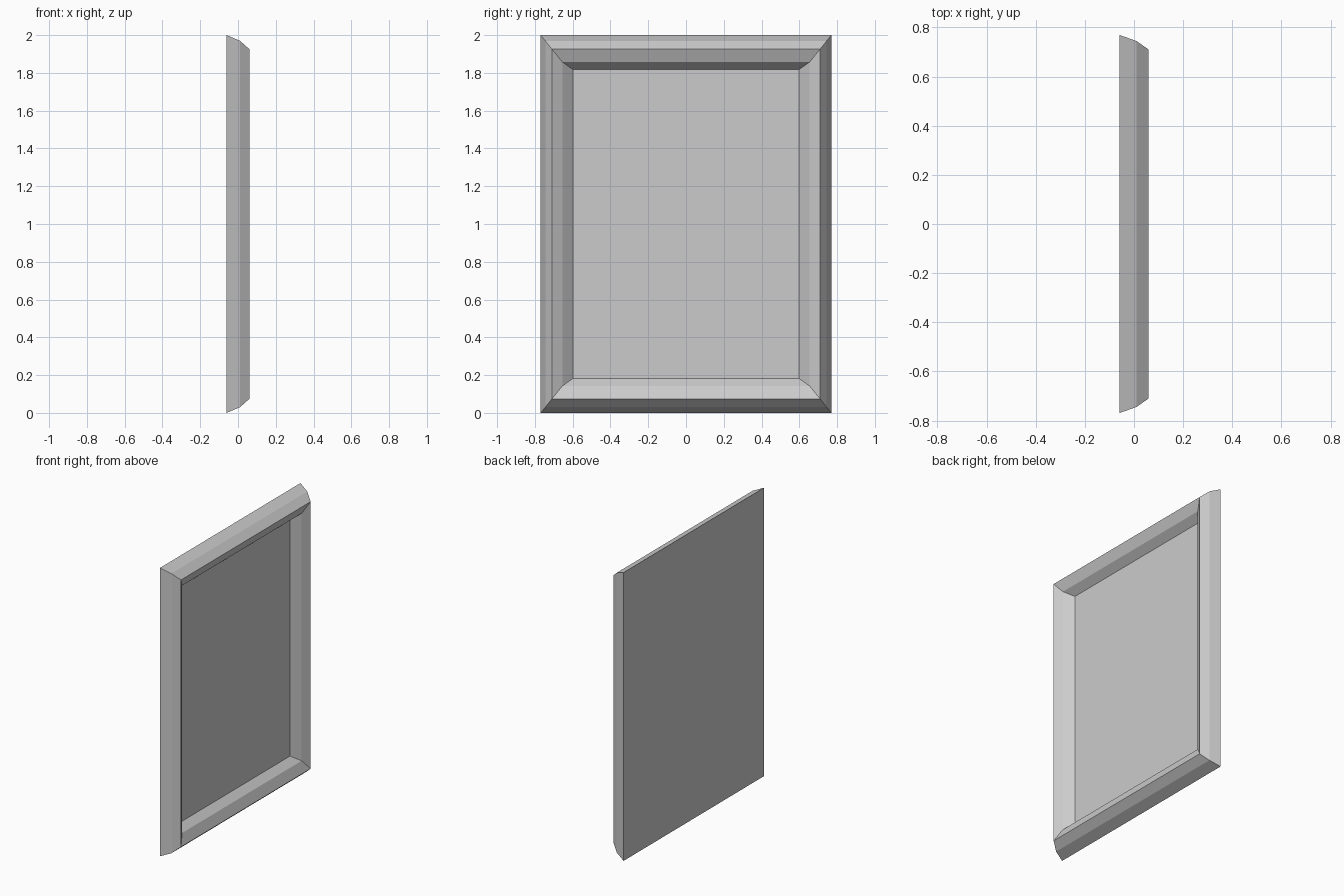
import bpy, bmesh

if "Cube" in bpy.data.objects:
    bpy.data.objects.remove(bpy.data.objects["Cube"])

# Moulding profile from outer back edge to panel: (half width y, half height z, depth x)
PROFILE = [
    (0.77, 1.0, -0.06),
    (0.745, 0.97, 0.01),
    (0.71, 0.926, 0.06),
    (0.655, 0.858, 0.03),
    (0.598, 0.817, -0.02),
]


def ring(bm, y, z, x):
    """Rectangular loop facing +x."""
    return [bm.verts.new((x, sy * y, 1 + sz * z))
            for sy, sz in ((-1, -1), (1, -1), (1, 1), (-1, 1))]


def finish(bm, name):
    bmesh.ops.recalc_face_normals(bm, faces=bm.faces)
    mesh = bpy.data.meshes.new(name)
    bm.to_mesh(mesh)
    bm.free()
    obj = bpy.data.objects.new(name, mesh)
    bpy.context.collection.objects.link(obj)


# Mitred frame with flat back and recessed panel, one closed low-poly shell
bm = bmesh.new()
loops = [ring(bm, *p) for p in PROFILE]
for a, b in zip(loops, loops[1:]):
    for i in range(4):
        j = (i + 1) % 4
        bm.faces.new((a[i], a[j], b[j], b[i]))
bm.faces.new(loops[0][::-1])   # back
bm.faces.new(loops[-1])        # panel
finish(bm, "framed_panel")
